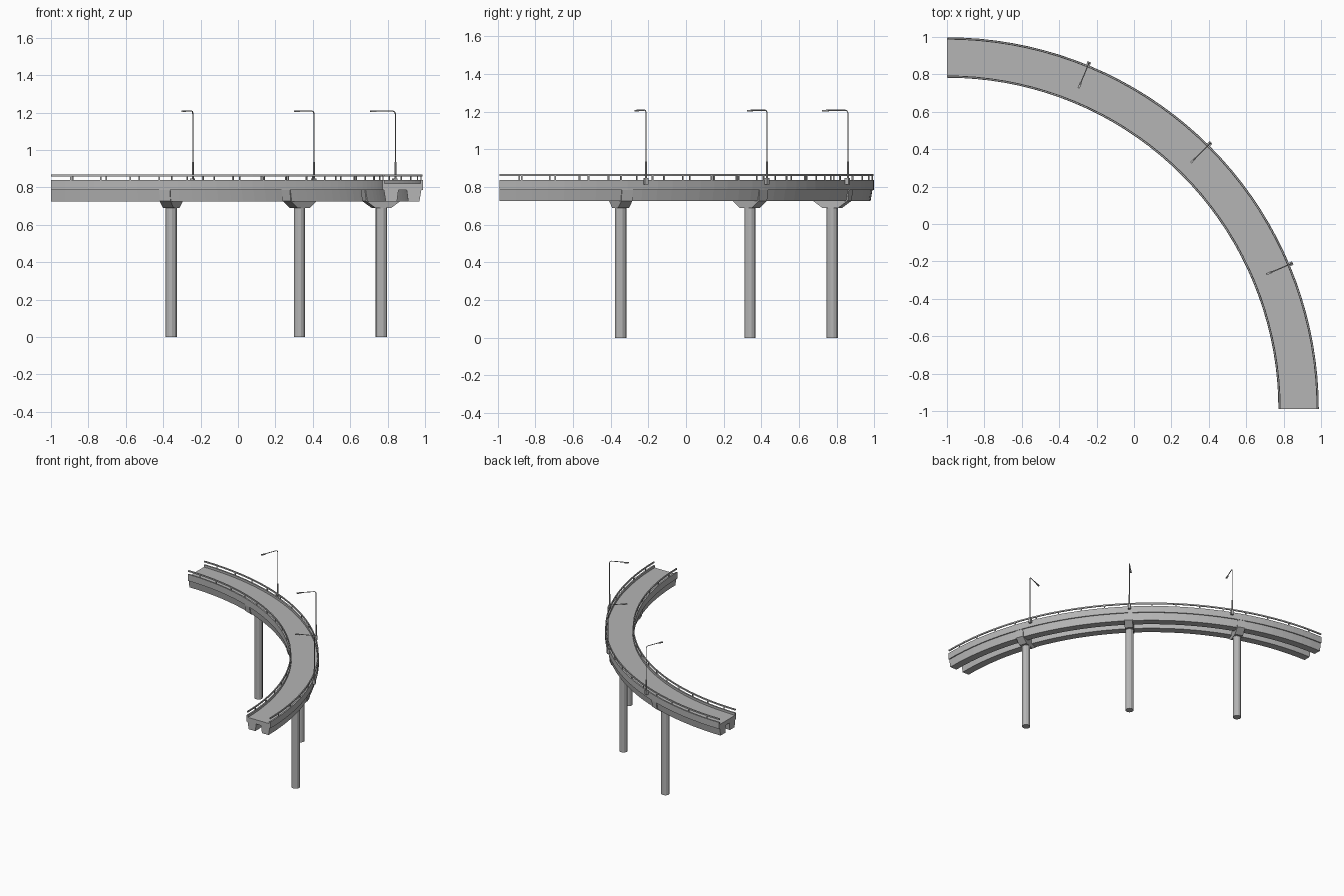
import bpy, bmesh
from math import radians, sin, cos, pi
from mathutils import Matrix, Vector

cube = bpy.data.objects.get("Cube")
if cube:
    bpy.data.objects.remove(cube, do_unlink=True)

CX, CY = -1.0, -0.99          # centre of the curve
R_IN, R_OUT = 1.772, 1.988    # deck edges
R_MID = (R_IN + R_OUT) / 2
SEGMENTS = 36

concrete = bpy.data.materials.new("concrete_grey")
concrete.use_nodes = True
concrete.diffuse_color = (0.46, 0.46, 0.46, 1)
concrete.node_tree.nodes["Principled BSDF"].inputs["Base Color"].default_value = (0.46, 0.46, 0.46, 1)


def finish(name, bm):
    bmesh.ops.recalc_face_normals(bm, faces=bm.faces)
    mesh = bpy.data.meshes.new(name)
    bm.to_mesh(mesh)
    bm.free()
    mesh.materials.append(concrete)
    obj = bpy.data.objects.new(name, mesh)
    bpy.context.collection.objects.link(obj)
    return obj


def sweep(name, profile):
    """Sweep a closed (radius, z) profile along the quarter circle."""
    bm = bmesh.new()
    rings = []
    for i in range(SEGMENTS + 1):
        a = pi / 2 * i / SEGMENTS
        rings.append([bm.verts.new((CX + r * cos(a), CY + r * sin(a), z)) for r, z in profile])
    n = len(profile)
    for r0, r1 in zip(rings, rings[1:]):
        for k in range(n):
            bm.faces.new((r0[k], r0[(k + 1) % n], r1[(k + 1) % n], r1[k]))
    bm.faces.new(rings[0])
    bm.faces.new(rings[-1])
    return finish(name, bm)


def frame(r, degrees):
    """Local frame on the curve: x points outward, y along the road."""
    a = radians(degrees)
    return Matrix.Translation((CX + r * cos(a), CY + r * sin(a), 0)) @ Matrix.Rotation(a, 4, "Z")


def add_box(bm, matrix, centre, size):
    m = matrix @ Matrix.Translation(centre) @ Matrix.Diagonal((*size, 1))
    bmesh.ops.create_cube(bm, size=1, matrix=m)


def add_cylinder(bm, matrix, radius, z0, z1, sides):
    m = matrix @ Matrix.Translation((0, 0, (z0 + z1) / 2))
    bmesh.ops.create_cone(bm, cap_ends=True, segments=sides, radius1=radius,
                          radius2=radius, depth=z1 - z0, matrix=m)


# Deck with raised curbs
curb = 0.012
sweep("deck", [(R_IN, 0.785), (R_OUT, 0.785), (R_OUT, 0.838), (R_OUT - curb, 0.838),
               (R_OUT - curb, 0.82), (R_IN + curb, 0.82), (R_IN + curb, 0.838), (R_IN, 0.838)])

# Twin tapered beams and handrails, mirrored about the road centre
half = (R_OUT - R_IN) / 2
for side, label in ((1, "outer"), (-1, "inner")):
    sweep(label + "_beam", [(R_MID + side * d, z) for d, z in
                            ((0.022, 0.785), (0.03, 0.725), (0.09, 0.725), (0.1, 0.785))])
    e = half - 0.006
    sweep(label + "_handrail", [(R_MID + side * d, z) for d, z in
                                ((e - 0.004, 0.858), (e + 0.004, 0.858),
                                 (e + 0.004, 0.869), (e - 0.004, 0.869))])
    bm = bmesh.new()
    for i in range(17):
        add_box(bm, frame(R_MID + side * e, 3.4 + 5.2 * i), (0, 0, 0.848), (0.006, 0.008, 0.024))
    finish(label + "_rail_posts", bm)

# Piers: round column with a flared hammerhead cap
cap_shape = [(-0.045, 0.69), (0.045, 0.69), (0.098, 0.727), (0.105, 0.785),
             (-0.105, 0.785), (-0.098, 0.727)]
for i, angle in enumerate((20, 45, 70), 1):
    place = frame(R_MID, angle)
    bm = bmesh.new()
    add_cylinder(bm, place, 0.031, 0, 0.692, 12)
    finish(f"column_{i}", bm)
    bm = bmesh.new()
    face = bm.faces.new([bm.verts.new((x, -0.031, z)) for x, z in cap_shape])
    ext = bmesh.ops.extrude_face_region(bm, geom=[face])["geom"]
    bmesh.ops.translate(bm, vec=(0, 0.062, 0), verts=[v for v in ext if isinstance(v, bmesh.types.BMVert)])
    bm.transform(place)
    finish(f"pier_cap_{i}", bm)

# Street lamps on the outer edge, arms reaching over the road
for i, angle in enumerate((22.9, 45.3, 67.7), 1):
    place = frame(R_OUT + 0.011, angle)
    bm = bmesh.new()
    add_box(bm, place, (-0.003, 0, 0.83), (0.022, 0.02, 0.034))
    add_cylinder(bm, place, 0.0055, 0.845, 0.935, 8)
    add_box(bm, place, (-0.128, 0, 1.206), (0.034, 0.011, 0.007))
    finish(f"lamp_fittings_{i}", bm)

    curve = bpy.data.curves.new(f"lamp_pole_{i}", "CURVE")
    curve.dimensions = "3D"
    curve.bevel_depth = 0.003
    curve.bevel_resolution = 1
    curve.use_fill_caps = True
    bend = [(-0.016 * (1 - cos(t)), 1.192 + 0.016 * sin(t)) for t in (0, pi / 6, pi / 3, pi / 2)]
    path = [(0, 0.93)] + bend + [(-0.125, 1.208)]
    spline = curve.splines.new("POLY")
    spline.points.add(len(path) - 1)
    for p, (x, z) in zip(spline.points, path):
        p.co = (*(place @ Vector((x, 0, z))), 1)
    curve.materials.append(concrete)
    bpy.context.collection.objects.link(bpy.data.objects.new(f"lamp_pole_{i}", curve))
